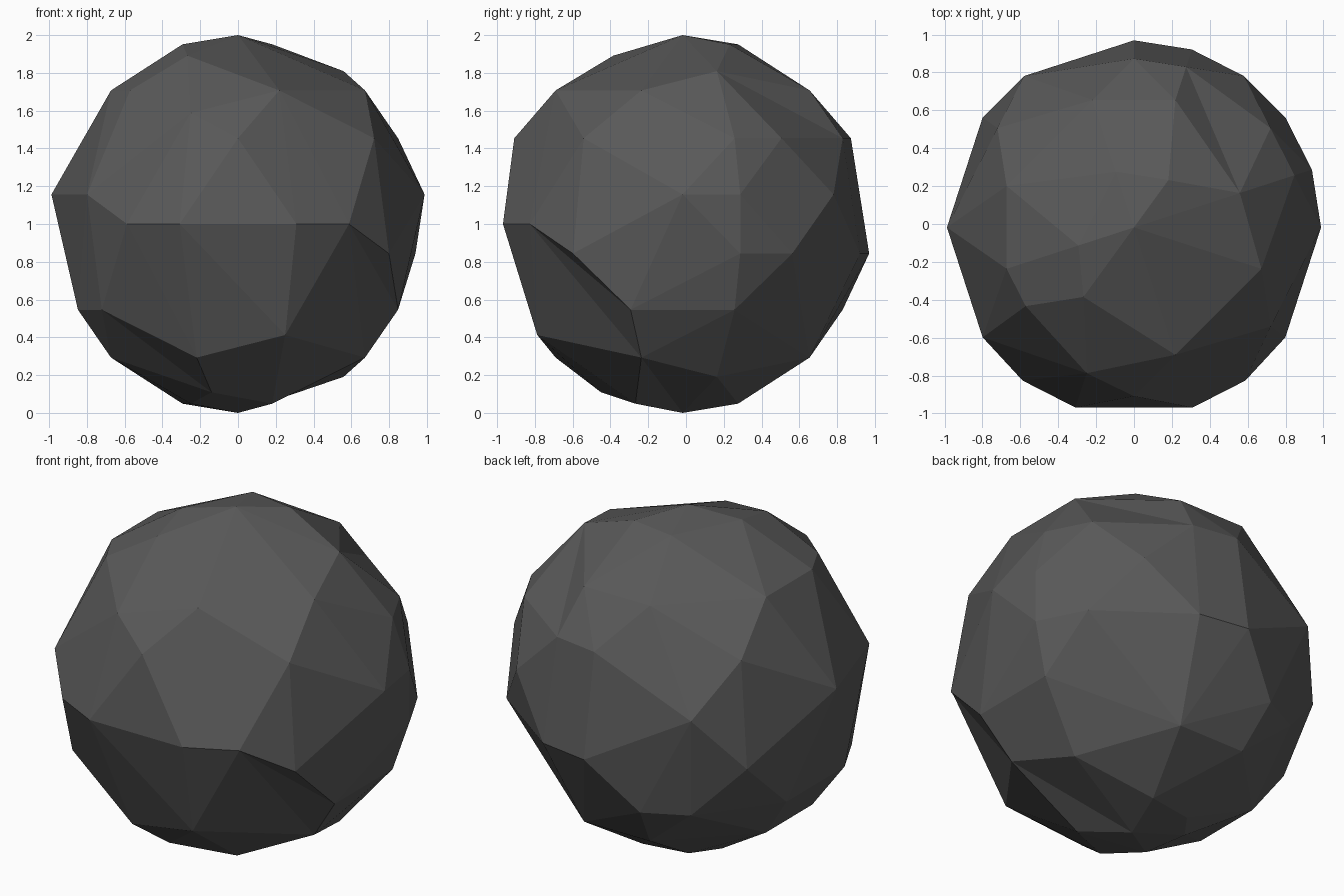
import bpy, bmesh
from math import sin, cos, pi

if "Cube" in bpy.data.objects:
    bpy.data.objects.remove(bpy.data.objects["Cube"])

# Faceted boulder: a 20 x 20 sphere grid thinned to a few points per ring,
# wrapped in a flat-sided skin. Keys are rings from the top, values are segments.
KEPT = {
    0: [0], 2: [3, 6, 11], 3: [13], 4: [1],
    5: [4, 6, 9, 11, 12, 16, 19], 6: [14],
    7: [1, 2, 4, 5, 8, 15, 18], 9: [0, 1, 3, 7, 10, 12],
    10: [13, 14, 16, 17], 11: [1, 2, 4, 5, 8, 18],
    13: [1, 6, 7, 9, 11, 12, 19], 14: [16],
    15: [4, 6, 9, 11, 14, 19], 16: [1], 17: [14],
    18: [4, 7, 9, 12, 17], 20: [0],
}
# Shallow dents: pairs of grid points joined by an inward crease
CREASES = [((4, 1), (7, 4)), ((10, 17), (13, 19)), ((10, 17), (15, 19)),
           ((15, 19), (20, 0)), ((13, 12), (17, 14))]
STEP = pi / 20
Y_SHIFT = -0.018


def point(ring, seg):
    r = sin(ring * STEP)
    return (r * cos(seg * 2 * STEP), r * sin(seg * 2 * STEP) + Y_SHIFT,
            1 + cos(ring * STEP))


def crease(bm, p, q):
    """Turn the edge lying between p and q so that it joins them."""
    for e in bm.edges:
        if len(e.link_faces) != 2:
            continue
        tips = {v for f in e.link_faces for v in f.verts} - set(e.verts)
        if tips == {p, q}:
            bmesh.ops.rotate_edges(bm, edges=[e], use_ccw=False)
            return


# Boulder skin
bm = bmesh.new()
verts = {(r, s): bm.verts.new(point(r, s)) for r, segs in KEPT.items() for s in segs}
bmesh.ops.convex_hull(bm, input=list(bm.verts))
bmesh.ops.triangulate(bm, faces=[f for f in bm.faces if len(f.verts) > 3])
for a, b in CREASES:
    if verts[a].is_valid and verts[b].is_valid:
        crease(bm, verts[a], verts[b])
bmesh.ops.recalc_face_normals(bm, faces=list(bm.faces))

mesh = bpy.data.meshes.new("boulder")
bm.to_mesh(mesh)
bm.free()

# Stone colour
stone = bpy.data.materials.new("dark grey stone")
stone.diffuse_color = (0.1, 0.1, 0.1, 1)
stone.use_nodes = True
stone.node_tree.nodes["Principled BSDF"].inputs["Base Color"].default_value = stone.diffuse_color
mesh.materials.append(stone)

boulder = bpy.data.objects.new("boulder", mesh)
bpy.context.collection.objects.link(boulder)
